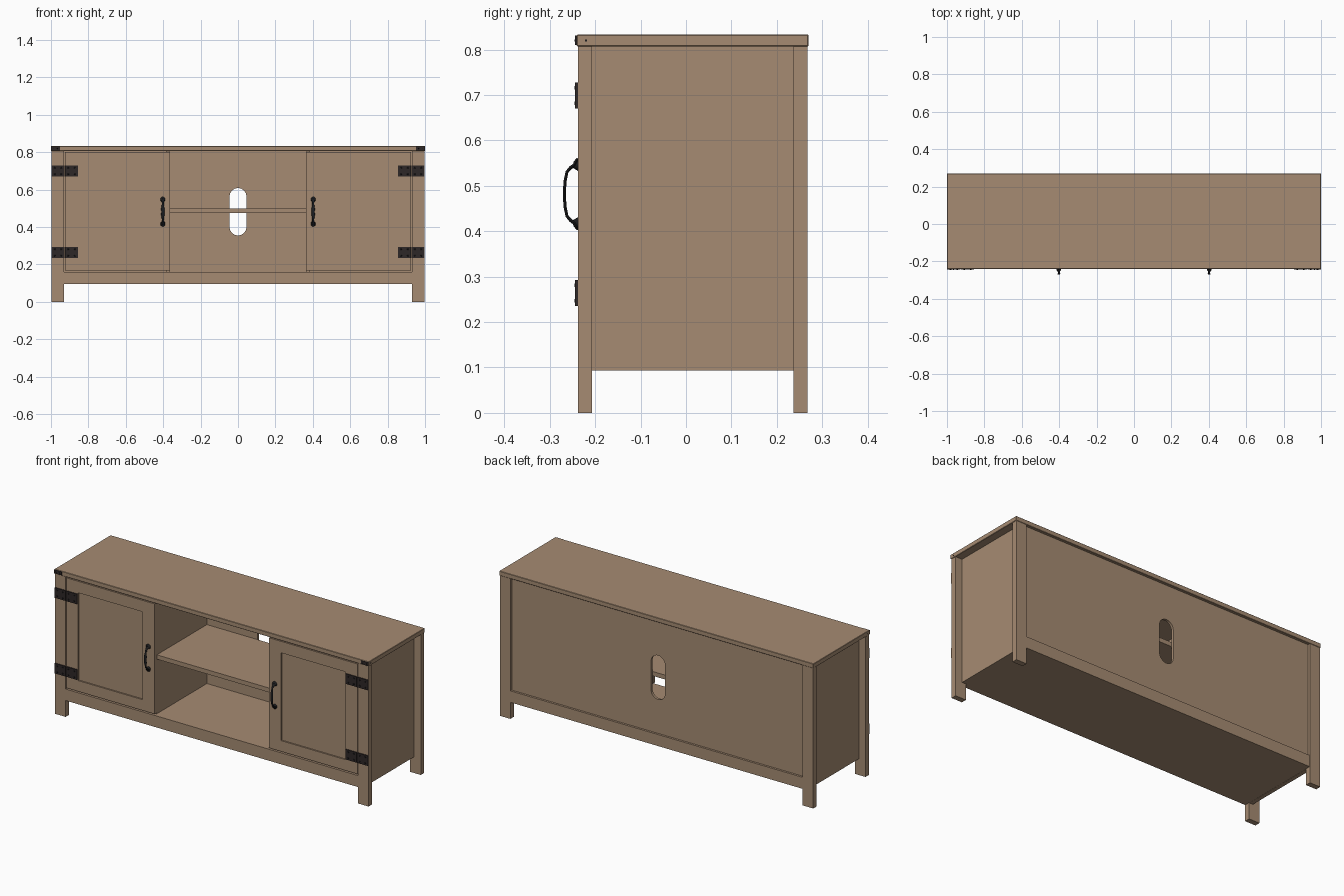
import bpy, bmesh, math
from mathutils import Vector

if "Cube" in bpy.data.objects:
    bpy.data.objects.remove(bpy.data.objects["Cube"])


def material(name, rgb):
    m = bpy.data.materials.new(name)
    m.diffuse_color = (*rgb, 1)
    m.use_nodes = True
    m.node_tree.nodes["Principled BSDF"].inputs["Base Color"].default_value = m.diffuse_color
    return m


WOOD = material("warm_wood", (0.38, 0.26, 0.17))
IRON = material("dark_iron", (0.026, 0.02, 0.02))
BLACK = material("black_metal", (0.012, 0.012, 0.013))


def finish(name, bm, mat):
    bmesh.ops.recalc_face_normals(bm, faces=bm.faces)
    me = bpy.data.meshes.new(name)
    bm.to_mesh(me)
    bm.free()
    me.materials.append(mat)
    ob = bpy.data.objects.new(name, me)
    bpy.context.collection.objects.link(ob)
    return ob


def add_box(bm, x0, x1, y0, y1, z0, z1):
    vs = bmesh.ops.create_cube(bm, size=1)["verts"]
    for v in vs:
        v.co = Vector((x1 if v.co.x > 0 else x0,
                       y1 if v.co.y > 0 else y0,
                       z1 if v.co.z > 0 else z0))


def boxes(name, mat, *dims):
    bm = bmesh.new()
    for d in dims:
        add_box(bm, *d)
    return finish(name, bm, mat)


def mirrored(name, mat, *dims):
    """Boxes given for the +x side, built on both sides."""
    boxes("right_" + name, mat, *dims)
    boxes("left_" + name, mat, *[(-d[1], -d[0], *d[2:]) for d in dims])


# Top board
top = boxes("top_board", WOOD, (-1, 1, -0.241, 0.27, 0.807, 0.833))
bev = top.modifiers.new("soft_edge", "BEVEL")
bev.width, bev.segments = 0.002, 1

# Legs and inset side panels
mirrored("front_leg", WOOD, (0.93, 0.997, -0.238, -0.207, 0, 0.807))
mirrored("back_leg", WOOD, (0.93, 0.997, 0.237, 0.268, 0, 0.807))
mirrored("side_panel", WOOD, (0.932, 0.955, -0.207, 0.237, 0.093, 0.807))

# Floor with front and back rails
boxes("floor", WOOD, (-0.932, 0.932, -0.215, 0.25, 0.094, 0.16))
boxes("front_rail", WOOD, (-0.93, 0.93, -0.238, -0.215, 0.094, 0.16))
boxes("back_rail", WOOD, (-0.93, 0.93, 0.25, 0.266, 0.094, 0.16))

# Dividers and middle shelf
mirrored("divider", WOOD, (0.366, 0.386, -0.217, 0.24, 0.16, 0.807))
boxes("middle_shelf", WOOD, (-0.366, 0.366, -0.215, 0.24, 0.474, 0.499))

# Back panel with rounded cable slot
bm = bmesh.new()
outer = [(-0.93, 0.16), (0.93, 0.16), (0.93, 0.807), (-0.93, 0.807)]
slot = []
for i in range(34):
    half = i // 17
    a = math.pi * ((i % 17) / 16 + half)
    slot.append((0.045 * math.cos(a),
                 (0.355 + 0.045 if half else 0.608 - 0.045) + 0.045 * math.sin(a)))
edges = []
for loop in (outer, slot):
    vs = [bm.verts.new((x, 0.24, z)) for x, z in loop]
    edges += [bm.edges.new((vs[i - 1], vs[i])) for i in range(len(vs))]
bmesh.ops.triangle_fill(bm, edges=edges, use_beauty=True)
new = bmesh.ops.extrude_face_region(bm, geom=bm.faces[:])["geom"]
bmesh.ops.translate(bm, vec=(0, 0.014, 0),
                    verts=[g for g in new if isinstance(g, bmesh.types.BMVert)])
finish("back_panel", bm, WOOD)

# Doors: stiles, rails and recessed panel
Y0, Y1 = -0.238, -0.218
mirrored("door_frame", WOOD,
         (0.364, 0.44, Y0, Y1, 0.168, 0.801),
         (0.85, 0.926, Y0, Y1, 0.168, 0.801),
         (0.44, 0.85, Y0, Y1, 0.168, 0.23),
         (0.44, 0.85, Y0, Y1, 0.735, 0.801))
mirrored("door_panel", WOOD, (0.44, 0.85, -0.23, -0.221, 0.23, 0.735))

# Hinge straps and corner plates
mirrored("upper_hinge", IRON, (0.855, 0.925, -0.244, Y0, 0.67, 0.728),
         (0.928, 0.997, -0.244, Y0, 0.67, 0.728))
mirrored("lower_hinge", IRON, (0.855, 0.925, -0.244, Y0, 0.235, 0.293),
         (0.928, 0.997, -0.244, Y0, 0.235, 0.293))
mirrored("corner_plate", IRON, (0.952, 1.0, -0.244, -0.24, 0.81, 0.831))


def screws(name, points, radius, y):
    bm = bmesh.new()
    for x, z in points:
        r = bmesh.ops.create_cone(bm, cap_ends=True, segments=8, radius1=radius,
                                  radius2=radius * 0.6, depth=0.002)
        for v in r["verts"]:
            v.co = Vector((x + v.co.x, y - v.co.z, z + v.co.y))
    finish(name, bm, BLACK)


for s, side in ((1, "right"), (-1, "left")):
    screws(side + "_hinge_screws",
           [(s * x, zc + dz) for zc in (0.699, 0.264) for dz in (-0.017, 0.017)
            for x in (0.872, 0.908, 0.945, 0.98)], 0.005, -0.2445)
    screws(side + "_corner_screws", [(s * 0.965, 0.82), (s * 0.988, 0.82)], 0.003, -0.2445)
    # Small fixing on the end of the top board
    boxes(side + "_end_pin", BLACK,
          (s * 1.0 - 0.001, s * 1.0 + 0.001, -0.222, -0.218, 0.818, 0.822))

# Handles: bowed bars swept from oval sections (y, z offset, half width, half depth)
half = [(-0.239, 0.079, 0.004, 0.002), (-0.242, 0.072, 0.013, 0.004),
        (-0.246, 0.064, 0.012, 0.004), (-0.254, 0.058, 0.006, 0.004),
        (-0.262, 0.049, 0.005, 0.0035), (-0.266, 0.030, 0.006, 0.0035),
        (-0.267, 0.018, 0.009, 0.0035), (-0.268, 0.0, 0.008, 0.0035)]
path = half + [(y, -z, w, d) for y, z, w, d in half[-2::-1]]


def handle(name, cx, cz):
    bm = bmesh.new()
    rings, n = [], 10
    for i, (y, z, w, d) in enumerate(path):
        a, b = path[max(i - 1, 0)], path[min(i + 1, len(path) - 1)]
        t = Vector((b[0] - a[0], b[1] - a[1])).normalized()
        ring = []
        for k in range(n):
            u = 2 * math.pi * k / n
            off = d * math.sin(u)
            ring.append(bm.verts.new((cx + w * math.cos(u), y - t.y * off,
                                      cz + z + t.x * off)))
        rings.append(ring)
    for r, q in zip(rings, rings[1:]):
        for k in range(n):
            bm.faces.new((r[k - 1], r[k], q[k], q[k - 1]))
    bm.faces.new(rings[0])
    bm.faces.new(rings[-1])
    # Round feet against the door
    for s in (1, -1):
        r = bmesh.ops.create_cone(bm, cap_ends=True, segments=12, radius1=0.013,
                                  radius2=0.007, depth=0.01)
        for v in r["verts"]:
            v.co = Vector((cx + v.co.x, -0.243 - v.co.z, cz + s * 0.064 + v.co.y))
    ob = finish(name, bm, BLACK)
    bpy.context.view_layer.objects.active = ob
    ob.select_set(True)
    bpy.ops.object.shade_smooth_by_angle(angle=math.radians(40))
    ob.select_set(False)


handle("right_handle", 0.402, 0.482)
handle("left_handle", -0.402, 0.482)
